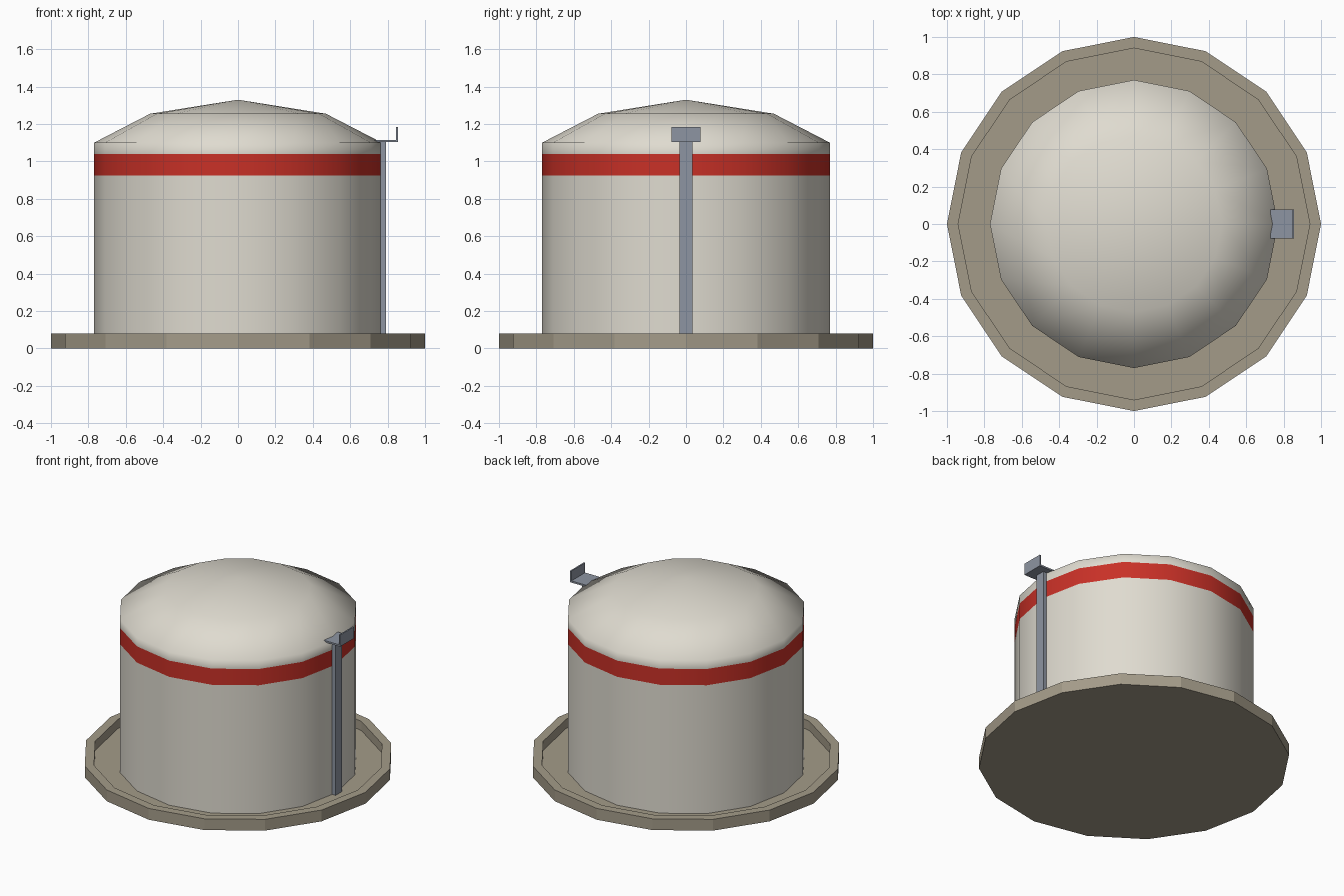
import bpy, bmesh, math

if "Cube" in bpy.data.objects:
    bpy.data.objects.remove(bpy.data.objects["Cube"])

SIDES = 16


def material(name, rgb):
    m = bpy.data.materials.new(name)
    m.diffuse_color = (*rgb, 1)
    m.use_nodes = True
    m.node_tree.nodes["Principled BSDF"].inputs["Base Color"].default_value = m.diffuse_color
    return m


cream = material("cream_paint", (0.74, 0.71, 0.63))
red = material("red_paint", (0.58, 0.03, 0.02))
concrete = material("concrete", (0.37, 0.33, 0.25))
steel = material("steel", (0.27, 0.30, 0.36))


def finish(bm, name, mat, smooth=False):
    bmesh.ops.recalc_face_normals(bm, faces=bm.faces)
    me = bpy.data.meshes.new(name)
    bm.to_mesh(me)
    bm.free()
    ob = bpy.data.objects.new(name, me)
    bpy.context.collection.objects.link(ob)
    me.materials.append(mat)
    for p in me.polygons:
        p.use_smooth = smooth
    return ob


def lathe(name, profile, mat, smooth=False):
    """Revolve (radius, z) points about the z axis; radius 0 makes a pole."""
    bm = bmesh.new()
    rings = []
    for r, z in profile:
        n = SIDES if r > 0 else 1
        rings.append([bm.verts.new((r * math.cos(2 * math.pi * i / SIDES),
                                    r * math.sin(2 * math.pi * i / SIDES), z))
                      for i in range(n)])
    for a, b in zip(rings, rings[1:]):
        for i in range(SIDES):
            j = (i + 1) % SIDES
            quad = [a[i % len(a)], a[j % len(a)], b[j % len(b)], b[i % len(b)]]
            bm.faces.new(list(dict.fromkeys(quad)))
    return finish(bm, name, mat, smooth)


def box(name, x, y, z, mat):
    bm = bmesh.new()
    bmesh.ops.create_cube(bm, size=1)
    for v in bm.verts:
        v.co = [lo + (c + 0.5) * (hi - lo) for c, (lo, hi) in zip(v.co, (x, y, z))]
    return finish(bm, name, mat)


R, FLOOR = 0.77, 0.015

# Shallow containment basin with raised rim
lathe("containment_basin", [(0, 0), (1, 0), (1, 0.08), (0.94, 0.08),
                            (0.94, FLOOR), (0, FLOOR)], concrete)

# Tank wall, painted band and domed roof
lathe("tank_wall", [(R, FLOOR), (R, 0.925)], cream, True)
lathe("red_band", [(R, 0.925), (R, 1.04)], red, True)
lathe("domed_roof", [(R, 1.04), (R, 1.10), (0.47, 1.255), (0, 1.33)], cream, True)

# Ladder with a small landing and guard plate
box("ladder", (0.76, 0.79), (-0.035, 0.035), (FLOOR, 1.105), steel)
box("ladder_landing", (0.73, 0.855), (-0.077, 0.077), (1.103, 1.115), steel)
box("landing_guard", (0.845, 0.855), (-0.077, 0.077), (1.103, 1.185), steel)
